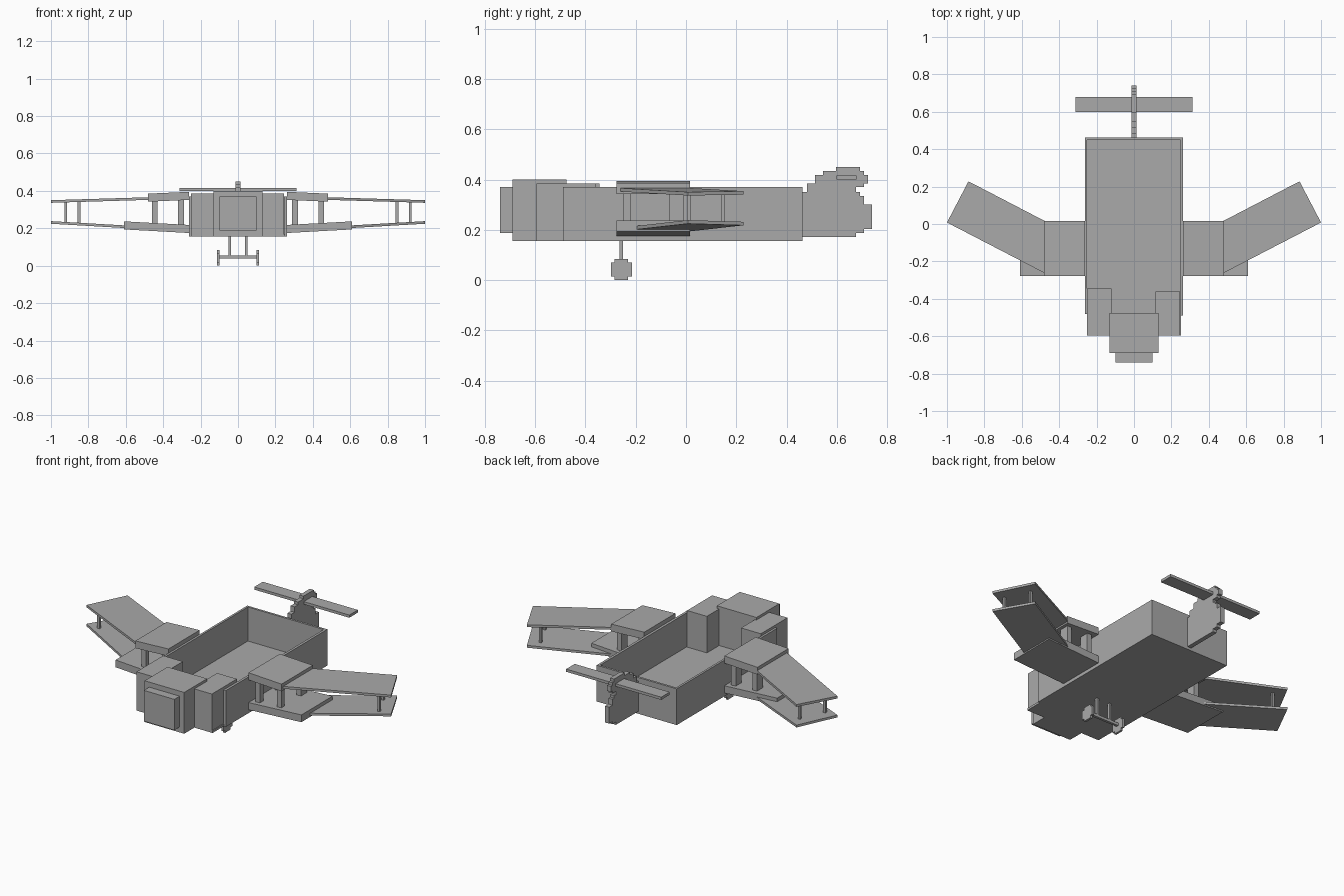
import bpy, bmesh
from mathutils import Vector

cube = bpy.data.objects.get("Cube")
if cube:
    bpy.data.objects.remove(cube, do_unlink=True)

grey = bpy.data.materials.new("plain_grey")
grey.use_nodes = True
colour = (0.4, 0.4, 0.4, 1)
grey.diffuse_color = colour
grey.node_tree.nodes["Principled BSDF"].inputs["Base Color"].default_value = colour


def prism(name, base, offset):
    """Solid made by sweeping a flat outline along an offset."""
    bm = bmesh.new()
    face = bm.faces.new([bm.verts.new(p) for p in base])
    swept = bmesh.ops.extrude_face_region(bm, geom=[face])
    verts = [g for g in swept["geom"] if isinstance(g, bmesh.types.BMVert)]
    bmesh.ops.translate(bm, verts=verts, vec=Vector(offset))
    bmesh.ops.recalc_face_normals(bm, faces=bm.faces)
    mesh = bpy.data.meshes.new(name)
    bm.to_mesh(mesh)
    bm.free()
    mesh.materials.append(grey)
    obj = bpy.data.objects.new(name, mesh)
    bpy.context.collection.objects.link(obj)
    return obj


def box(name, x, y, z):
    base = [(x[0], y[0], z[0]), (x[1], y[0], z[0]), (x[1], y[1], z[0]), (x[0], y[1], z[0])]
    return prism(name, base, (0, 0, z[1] - z[0]))


def slab(name, plan, z_start, slope, thick):
    """Wing panel: plan outline whose underside rises or falls with distance from the hull."""
    x0 = min(abs(x) for x, y in plan)
    base = [(x, y, z_start + slope * (abs(x) - x0)) for x, y in plan]
    return prism(name, base, (0, 0, thick))


# Open hull
box("hull_floor", (-0.25, 0.25), (-0.595, 0.45), (0.155, 0.168))
box("hull_wall_right", (-0.263, -0.25), (-0.48, 0.463), (0.155, 0.37))
box("hull_wall_left", (0.248, 0.263), (-0.49, 0.463), (0.155, 0.37))
box("hull_wall_back", (-0.25, 0.248), (0.45, 0.463), (0.155, 0.37))

# Front blocks
box("engine_block", (-0.13, 0.13), (-0.69, -0.475), (0.155, 0.4))
box("nose_plate", (-0.1, 0.1), (-0.74, -0.69), (0.187, 0.37))
box("side_block_right", (-0.25, -0.12), (-0.595, -0.345), (0.168, 0.385))
box("side_block_left", (0.115, 0.245), (-0.595, -0.36), (0.168, 0.385))

# Wings, struts and wheels on both sides
for side, s in (("left", 1), ("right", -1)):
    def rect(x0, x1):
        return [(s * x0, -0.277), (s * x1, -0.277), (s * x1, 0.016), (s * x0, 0.016)]
    swept = [(s * 0.477, -0.263), (s * 1.0, 0.008), (s * 0.885, 0.228), (s * 0.477, 0.016)]
    slab("upper_inner_wing_" + side, rect(0.263, 0.48), 0.352, -0.045, 0.043)
    slab("lower_inner_wing_" + side, rect(0.263, 0.61), 0.175, 0.055, 0.043)
    slab("upper_outer_wing_" + side, swept, 0.352, -0.03, 0.014)
    slab("lower_outer_wing_" + side, swept, 0.194, 0.058, 0.014)
    for x in (0.305, 0.445):
        for label, y in (("front", (-0.25, -0.22)), ("back", (-0.065, -0.01))):
            box(f"inner_strut_{label}_{side}", sorted((s * (x - 0.015), s * (x + 0.015))), y, (0.2, 0.365))
    for x, y in ((0.92, 0.01), (0.85, 0.148)):
        box("outer_strut_" + side, sorted((s * (x - 0.007), s * (x + 0.007))),
            (y - 0.007, y + 0.007), (0.22, 0.346))
    # Landing gear
    box("gear_leg_" + side, sorted((s * 0.037, s * 0.05)), (-0.265, -0.25), (0.045, 0.16))
    a, b, c, d = 0.042, 0.027, -0.257, 0.042
    ring = [(a, -b), (a, b), (b, b), (b, a), (-b, a), (-b, b),
            (-a, b), (-a, -b), (-b, -b), (-b, -a), (b, -a), (b, -b)]
    prism("wheel_" + side, [(s * 0.1, c + u, d + v) for u, v in ring], (s * 0.013, 0, 0))
box("axle", (-0.1, 0.1), (-0.265, -0.25), (0.038, 0.054))

# Stepped tail fin
fin = [(0.461, 0.171), (0.676, 0.171), (0.676, 0.187), (0.708, 0.187), (0.708, 0.203),
       (0.74, 0.203), (0.74, 0.3), (0.708, 0.3), (0.708, 0.335), (0.692, 0.335), (0.692, 0.35),
       (0.676, 0.35), (0.676, 0.37), (0.708, 0.37), (0.708, 0.385), (0.724, 0.385),
       (0.724, 0.417), (0.708, 0.417), (0.708, 0.433), (0.692, 0.433), (0.692, 0.449),
       (0.596, 0.449), (0.596, 0.433), (0.545, 0.433), (0.545, 0.417), (0.513, 0.417),
       (0.513, 0.385), (0.481, 0.385), (0.481, 0.35), (0.461, 0.35)]
prism("tail_fin", [(-0.013, y, z) for y, z in fin], (0.026, 0, 0))
box("tail_plane", (-0.312, 0.312), (0.598, 0.678), (0.4, 0.416))
